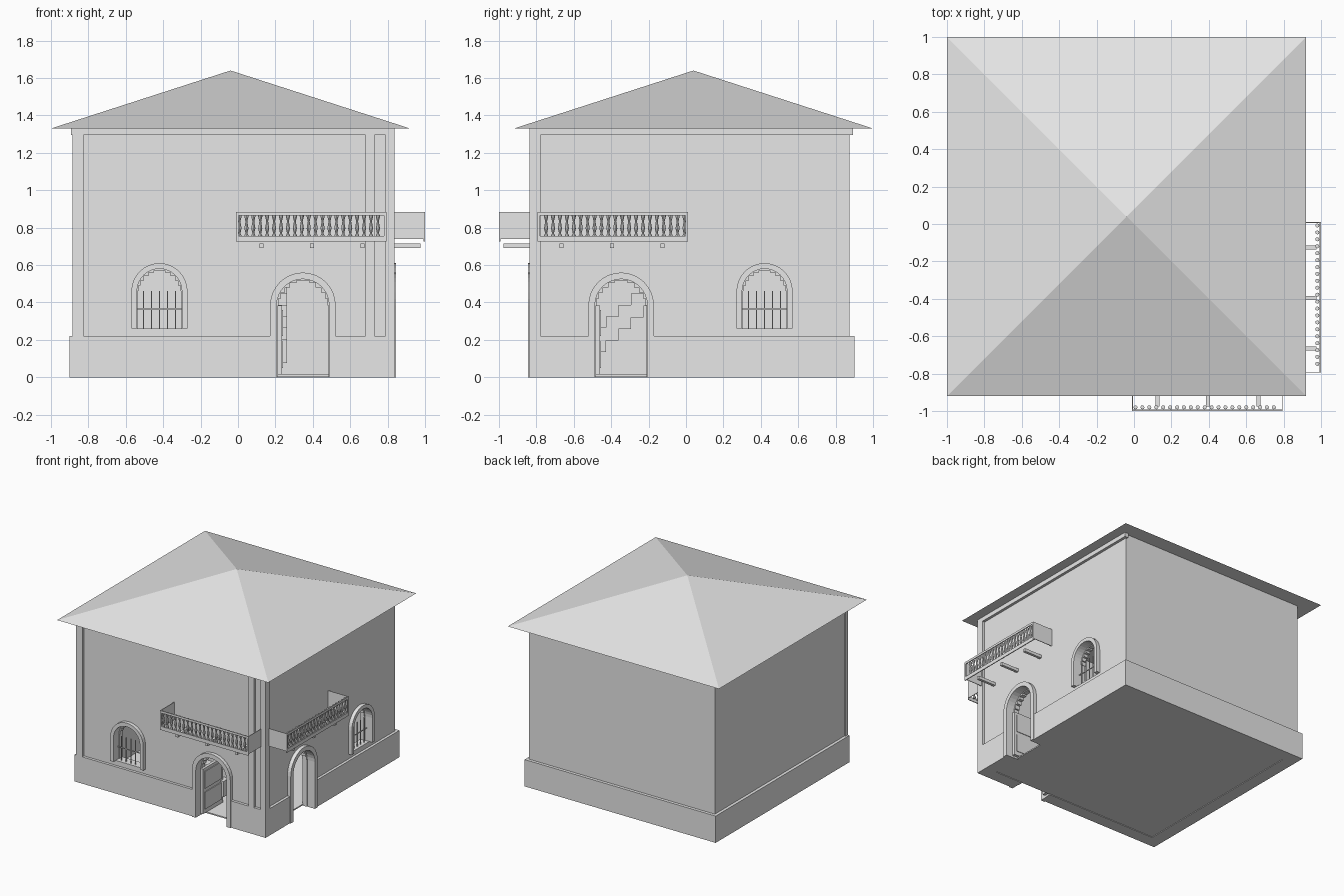
import bpy, bmesh
from math import sin, cos, pi, radians
from mathutils import Matrix

if "Cube" in bpy.data.objects:
    bpy.data.objects.remove(bpy.data.objects["Cube"])

plaster = bpy.data.materials.new("pale_grey")
plaster.use_nodes = True
GREY = (0.8, 0.8, 0.8, 1)
plaster.diffuse_color = GREY
plaster.node_tree.nodes["Principled BSDF"].inputs["Base Color"].default_value = GREY

# The right facade is the front one reflected over the corner diagonal
FRONT = Matrix.Identity(4)
RIGHT = Matrix(((0, -1, 0, 0), (-1, 0, 0, 0), (0, 0, 1, 0), (0, 0, 0, 1)))
SIDES = (("front", FRONT), ("right", RIGHT))


def finish(name, bm, side=FRONT):
    bm.transform(side)
    bmesh.ops.recalc_face_normals(bm, faces=bm.faces)
    mesh = bpy.data.meshes.new(name)
    bm.to_mesh(mesh)
    bm.free()
    mesh.materials.append(plaster)
    ob = bpy.data.objects.new(name, mesh)
    bpy.context.scene.collection.objects.link(ob)
    return ob


def add_box(bm, x, y, z):
    size = Matrix.Diagonal((x[1] - x[0], y[1] - y[0], z[1] - z[0], 1))
    centre = Matrix.Translation((sum(x) / 2, sum(y) / 2, sum(z) / 2))
    bmesh.ops.create_cube(bm, size=1, matrix=centre @ size)


def boxes(name, items, side=FRONT):
    bm = bmesh.new()
    for x, y, z in items:
        add_box(bm, x, y, z)
    return finish(name, bm, side)


def prism(name, outline, y, side=FRONT):
    """Extrude an (x, z) outline from y[0] to y[1]."""
    bm = bmesh.new()
    face = bm.faces.new([bm.verts.new((px, y[0], pz)) for px, pz in outline])
    ext = bmesh.ops.extrude_face_region(bm, geom=[face])
    verts = [v for v in ext["geom"] if isinstance(v, bmesh.types.BMVert)]
    bmesh.ops.translate(bm, verts=verts, vec=(0, y[1] - y[0], 0))
    return finish(name, bm, side)


def arch(cx, r, bottom, spring, n=16):
    pts = [(cx + r * cos(pi * i / n), spring + r * sin(pi * i / n)) for i in range(n + 1)]
    return [(cx + r, bottom)] + pts + [(cx - r, bottom)]


def stepped_arch(cx, r, bottom, spring, n=5):
    half = [(r, bottom), (r, spring)]
    for i in range(n):
        a, b = radians(15 * i), radians(15 * (i + 1))
        half += [(r * cos(b), spring + r * sin(a)), (r * cos(b), spring + r * sin(b))]
    return [(cx + px, pz) for px, pz in half] + [(cx - px, pz) for px, pz in reversed(half)]


def carve(ob, cutters):
    for c in cutters:
        mod = ob.modifiers.new("cut", "BOOLEAN")
        mod.operation, mod.solver, mod.object = "DIFFERENCE", "EXACT", c
    deps = bpy.context.evaluated_depsgraph_get()
    mesh = bpy.data.meshes.new_from_object(ob.evaluated_get(deps))
    ob.modifiers.clear()
    ob.data = mesh


# Openings: centre, inner radius, frame width, bottom, spring height
OPENINGS = {"door": (0.347, 0.14, 0.035, 0.0, 0.385),
            "window": (-0.42, 0.12, 0.03, 0.26, 0.46)}
WALL, FACE, INNER = -0.815, -0.837, -0.735

# Walls and plinth, hollow, with arched openings
walls = boxes("walls", [((-0.875, -WALL), (WALL, 0.875), (0.005, 1.33))])
plinth = boxes("plinth", [((-0.9, -FACE), (FACE, 0.9), (0, 0.22))])
cutters = [boxes("cavity", [((-0.795, -INNER), (INNER, 0.795), (-0.1, 1.3))])]
for label, side in SIDES:
    for kind, (cx, r, w, bottom, spring) in OPENINGS.items():
        low = bottom if bottom else -0.1
        cutters.append(prism("cut", arch(cx, r, low, spring), (-0.9, -0.775), side))
        cutters.append(prism("cut", stepped_arch(cx, r - 0.004, low, spring), (-0.785, -0.7), side))
carve(walls, cutters)
carve(plinth, cutters)
for c in cutters:
    bpy.data.objects.remove(c)

boxes("ground_floor", [((-0.8, 0.74), (-0.74, 0.8), (0.005, 0.015))])

# Roof pyramid
bm = bmesh.new()
rim = [bm.verts.new((-0.04 + sx * 0.96, 0.04 + sy * 0.96, 1.33))
       for sx, sy in ((-1, -1), (1, -1), (1, 1), (-1, 1))]
apex = bm.verts.new((-0.04, 0.04, 1.64))
bm.faces.new(rim[::-1])
for i in range(4):
    bm.faces.new((rim[i], rim[(i + 1) % 4], apex))
finish("roof", bm)

# Raised strips on the front and the corner post
boxes("corner_post", [((0.789, -FACE), (FACE, -0.779), (0, 1.33))])
boxes("front_pilasters", [((a, b), (FACE, WALL + 0.01), (0.2, 1.31))
                          for a, b in ((-0.885, -0.827), (0.683, 0.731))])

# Baluster profile as (radius, height fraction)
VASE = ((0.011, 0), (0.011, 0.1), (0.005, 0.2), (0.011, 0.4), (0.005, 0.7), (0.011, 0.9), (0.011, 1))


def add_baluster(bm, x, y, z0, z1, sides=8):
    rings = [[bm.verts.new((x + r * cos(2 * pi * k / sides), y + r * sin(2 * pi * k / sides),
                            z0 + t * (z1 - z0))) for k in range(sides)] for r, t in VASE]
    for lo, hi in zip(rings, rings[1:]):
        for k in range(sides):
            j = (k + 1) % sides
            bm.faces.new((lo[k], lo[j], hi[j], hi[k]))
    bm.faces.new(rings[0])
    bm.faces.new(rings[-1])


for label, side in SIDES:
    boxes(label + "_cornice", [((-0.892, -FACE), (FACE, WALL + 0.01), (1.295, 1.33))], side)

    # Arched surrounds
    for kind, (cx, r, w, bottom, spring) in OPENINGS.items():
        outline = arch(cx, r + w, bottom, spring) + arch(cx, r, bottom, spring)[::-1]
        prism(f"{label}_{kind}_surround", outline, (-0.845, WALL + 0.01), side)

    # Window grille
    cx, r, w, bottom, spring = OPENINGS["window"]
    bars = [((cx + k * 0.043 - 0.003, cx + k * 0.043 + 0.003), (-0.793, -0.787), (bottom, 0.46))
            for k in range(-2, 3)]
    bars.append(((cx - r, cx + r), (-0.793, -0.787), (0.362, 0.368)))
    boxes(label + "_window_grille", bars, side)

    # Balcony: open front frame, end plates, brackets, balusters
    x0, x1, front = -0.01, 0.795, (-1.0, -0.993)
    boxes(label + "_balcony_frame", [
        ((x0, x1), front, (0.865, 0.883)), ((x0, x1), front, (0.725, 0.755)),
        ((x0, x0 + 0.014), front, (0.75, 0.87)), ((x1 - 0.014, x1), front, (0.75, 0.87)),
        ((x0, x0 + 0.005), (-0.995, WALL), (0.738, 0.883)),
        ((x1 - 0.005, x1), (-0.995, WALL), (0.738, 0.883))], side)
    boxes(label + "_balcony_brackets", [((x - 0.011, x + 0.011), (-0.975, WALL), (0.69, 0.715))
                                        for x in (0.125, 0.395, 0.665)], side)
    bm = bmesh.new()
    for k in range(21):
        add_baluster(bm, 0.008 + k * 0.037, -0.98, 0.745, 0.872)
    finish(label + "_balusters", bm, side)

# Door leaves, swung inward, with raised panels
boxes("front_door_leaf", [((0.212, 0.235), (-0.79, -0.53), (0.016, 0.385))]
      + [((0.23, 0.241), (-0.77, -0.55), z) for z in ((0.05, 0.19), (0.22, 0.36))])
boxes("right_door_leaf", [((0.53, 0.79), (-0.483, -0.46), (0.016, 0.385))]
      + [((0.55, 0.77), (-0.465, -0.455), z) for z in ((0.05, 0.19), (0.22, 0.36))])

# Inner staircase
boxes("staircase", [((0.0, 0.262), (-0.427 + k * 0.067, -0.36 + k * 0.067),
                     (0.197 + k * 0.061, 0.326 + k * 0.061)) for k in range(-2, 9)])
